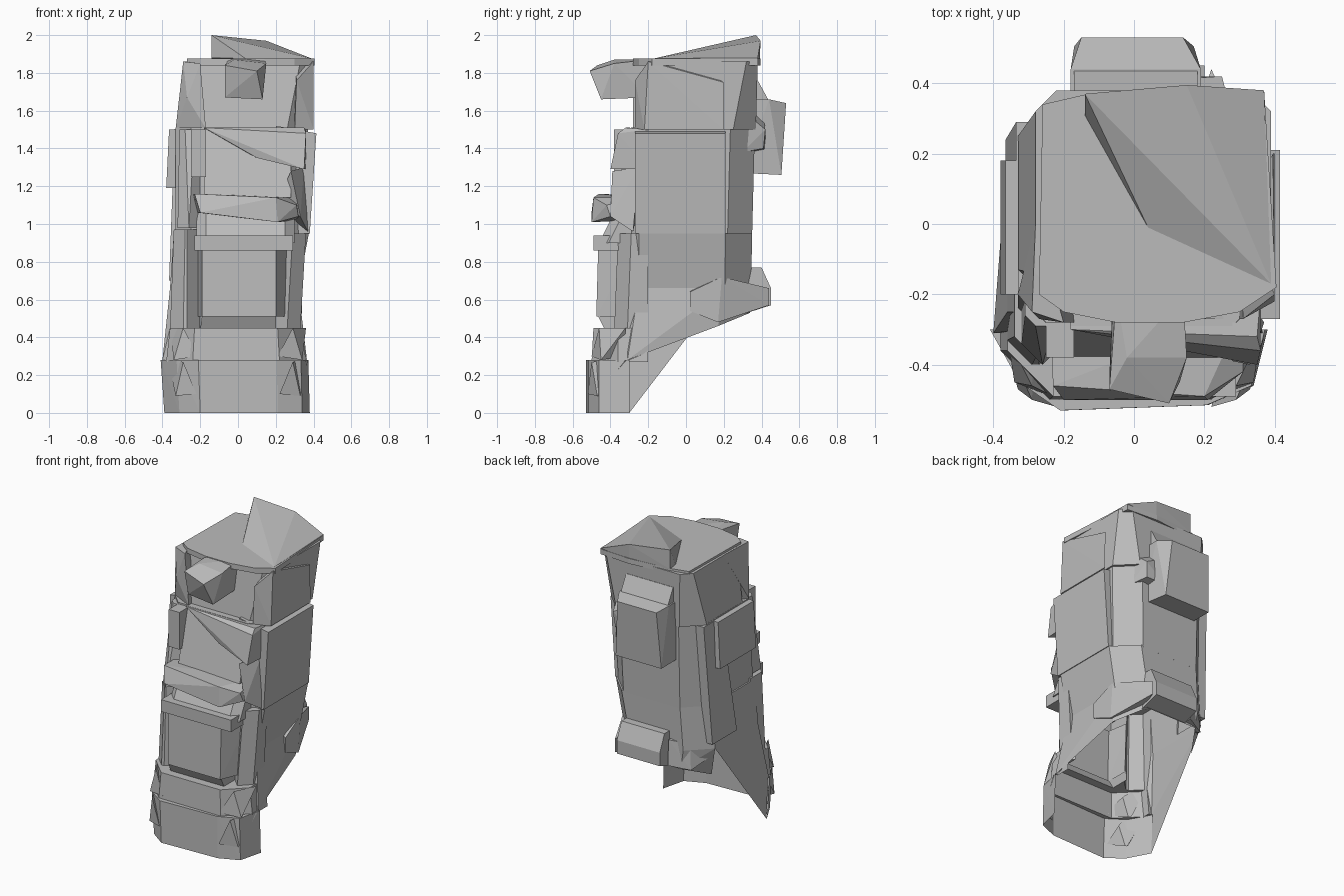
import bpy, bmesh

gray = bpy.data.materials.new("stone_gray")
gray.diffuse_color = (0.5, 0.5, 0.5, 1)
parts = bpy.data.collections.new("parts")
bpy.context.scene.collection.children.link(parts)


def hull(name, pts):
    """Faceted solid wrapped around a few corner points."""
    bm = bmesh.new()
    for p in pts:
        bm.verts.new(p)
    res = bmesh.ops.convex_hull(bm, input=bm.verts[:])
    junk = list({g for g in res["geom_interior"] + res["geom_unused"] if isinstance(g, bmesh.types.BMVert)})
    bmesh.ops.delete(bm, geom=junk, context='VERTS')
    bmesh.ops.dissolve_limit(bm, angle_limit=0.005, verts=bm.verts[:], edges=bm.edges[:])
    bmesh.ops.recalc_face_normals(bm, faces=bm.faces[:])
    me = bpy.data.meshes.new(name)
    bm.to_mesh(me)
    bm.free()
    me.materials.append(gray)
    ob = bpy.data.objects.new(name, me)
    parts.objects.link(ob)
    return ob


def ring(z, x0, x1, y0, y1, cf=0.0, cb=0.0):
    """Rectangle at one height with cut front and back corners."""
    return [(x0 + cf, y0, z), (x1 - cf, y0, z), (x1, y0 + cf, z), (x1, y1 - cb, z),
            (x1 - cb, y1, z), (x0 + cb, y1, z), (x0, y1 - cb, z), (x0, y0 + cf, z)]


def box(name, x0, x1, y0, y1, z0, z1):
    return hull(name, ring(z0, x0, x1, y0, y1) + ring(z1, x0, x1, y0, y1))


# Foot with a rounded front
foot = [(-0.20, -0.53), (0.21, -0.515), (0.34, -0.46), (0.38, -0.30), (-0.39, -0.30), (-0.31, -0.45)]
hull("foot", [(x, y, 0) for x, y in foot] + [(x * (1.05 if x < 0 else 0.98), y, 0.28) for x, y in foot])
hull("foot_step", ring(0.27, -0.38, 0.36, -0.50, -0.2, 0.14) + ring(0.45, -0.36, 0.34, -0.49, -0.2, 0.13))
# Corner spurs on the foot and its step
for side, k in (("left", -1), ("right", 1)):
    hull("foot_spur_" + side, [(k * 0.22, -0.52, 0.10), (k * 0.33, -0.47, 0.09), (k * 0.29, -0.50, 0.27),
                               (k * 0.37, -0.32, 0.28), (k * 0.28, -0.32, 0.1)])
    hull("step_spur_" + side, [(k * 0.21, -0.50, 0.30), (k * 0.34, -0.45, 0.28), (k * 0.29, -0.46, 0.45),
                               (k * 0.36, -0.32, 0.45), (k * 0.28, -0.32, 0.3)])

# Lower trunk, pinched on the right
waist_ring = ring(0.66, -0.36, 0.32, -0.30, 0.345, 0.05, 0.14)
hull("lower_trunk", [(-0.39, -0.30, 0), (0.365, -0.31, 0.28), (-0.40, -0.31, 0.28), (-0.33, 0.05, 0.42),
                     (0.31, 0.17, 0.46), (-0.31, 0.17, 0.46), (0.18, 0.34, 0.53), (-0.20, 0.34, 0.53)] + waist_ring)
hull("upper_waist", waist_ring + ring(0.95, -0.34, 0.375, -0.30, 0.35, 0.05, 0.14))
# Middle trunk and side slabs
core = hull("tower_body", ring(0.94, -0.33, 0.35, -0.32, 0.35, 0.08, 0.13)
            + ring(1.51, -0.33, 0.37, -0.28, 0.365, 0.08, 0.13))
hull("right_slab", [(x, y, z) for y in (-0.27, 0.21) for x, z in ((0.2, 0.95), (0.38, 0.95), (0.415, 1.48), (0.2, 1.52))])
hull("left_slab", [(x, y, z) for y in (-0.20, 0.18) for x, z in ((-0.2, 1.19), (-0.38, 1.19), (-0.365, 1.50), (-0.2, 1.51))])
hull("left_rear_rib", ring(0.70, -0.365, -0.2, -0.02, 0.24) + ring(1.5, -0.335, -0.2, 0.1, 0.29))
# Upper trunk, roof and raised roof flap
hull("upper_trunk", ring(1.50, -0.33, 0.38, -0.25, 0.37, 0.12, 0.12)
     + ring(1.86, -0.28, 0.39, -0.20, 0.38, 0.06, 0.06))
hull("roof", [(x, y, z) for z in (1.84, 1.875) for x, y in
              ((-0.27, -0.20), (-0.20, -0.25), (-0.05, -0.28), (0.14, -0.28), (0.30, -0.25), (0.405, -0.18),
               (0.37, 0.38), (0.15, 0.395), (-0.13, 0.37), (-0.26, 0.34))])
hull("roof_flap", [(-0.14, 0.37, 2.0), (-0.14, 0.31, 1.88), (0.15, 0.395, 1.97), (0.37, 0.38, 1.88), (0.39, -0.17, 1.876),
                   (0.04, -0.01, 1.876), (0.37, 0.36, 1.86), (-0.14, 0.37, 1.87), (0.15, 0.39, 1.86)])
# Corner buttresses of the upper trunk
hull("upper_buttress_left", [(-0.29, -0.25, 1.86), (-0.20, -0.28, 1.85), (-0.27, -0.27, 1.67), (-0.33, -0.20, 1.505),
                             (-0.17, -0.28, 1.505), (-0.2, 0, 1.505), (-0.28, 0, 1.86)])
hull("upper_buttress_right", [(0.31, -0.27, 1.76), (0.40, -0.20, 1.86), (0.40, -0.22, 1.50), (0.30, -0.27, 1.50),
                              (0.3, 0.0, 1.50), (0.40, 0.2, 1.50), (0.395, 0.2, 1.75), (0.3, 0, 1.86)])
# Visor at the top of the front
hull("visor", [(-0.07, -0.47, 1.84), (0.10, -0.51, 1.81), (0.15, -0.38, 1.85), (-0.02, -0.38, 1.87), (0.14, -0.2, 1.87),
               (-0.05, -0.2, 1.87), (-0.07, -0.43, 1.67), (0.13, -0.45, 1.66), (0.13, -0.2, 1.67), (-0.06, -0.2, 1.67)])

# Sloping chest with an overhang on the right, and its side columns
hull("chest", [(x, y, z) for x in (-0.18, 0.28) for y, z in ((-0.29, 1.51), (-0.38, 1.14), (-0.2, 1.14), (-0.2, 1.51))])
hull("chest_overhang", [(0.10, -0.345, 1.35), (0.35, -0.40, 1.29), (0.36, -0.36, 1.48), (-0.18, -0.30, 1.51), (0.35, -0.32, 1.51),
                        (0.36, -0.2, 1.29), (0.36, -0.2, 1.5), (-0.18, -0.2, 1.5)])
box("chest_plate_left", -0.25, -0.17, -0.38, -0.2, 1.25, 1.50)
hull("chest_column_left", ring(0.98, -0.32, -0.2, -0.40, -0.2, 0.06) + ring(1.5, -0.31, -0.2, -0.29, -0.1, 0.03))
hull("hip_wedge_right", [(0.28, -0.39, 1.28), (0.33, -0.40, 1.04), (0.37, -0.28, 0.96), (0.35, -0.25, 1.3), (0.2, -0.25, 1.1)])

# Front ledge, belt and big panel
hull("front_ledge", [(-0.23, -0.46, 1.16), (0.20, -0.49, 1.14), (0.31, -0.42, 1.10), (-0.20, -0.50, 1.06), (0.21, -0.50, 1.01),
                     (0.32, -0.40, 1.04), (-0.24, -0.25, 1.15), (0.31, -0.25, 1.14), (-0.22, -0.25, 1.06), (0.31, -0.25, 1.02)])
hull("waist", ring(0.9, -0.22, 0.30, -0.46, -0.2, 0.05) + ring(1.06, -0.22, 0.30, -0.38, -0.2, 0.05))
box("front_belt", -0.23, 0.29, -0.49, -0.25, 0.86, 0.94)
hull("front_panel", [(x, y, z) for z, g in ((0.51, 0.0), (0.87, 0.01)) for x, y in
                     ((-0.19, -0.475 + g), (0.20, -0.475 + g), (0.28, -0.28), (-0.22, -0.28))])
hull("panel_sill", ring(0.44, -0.20, 0.20, -0.43, -0.25) + ring(0.52, -0.19, 0.20, -0.47, -0.25))
hull("side_column_left", ring(0.44, -0.36, -0.20, -0.40, -0.2, 0.07) + ring(0.97, -0.34, -0.21, -0.38, -0.2, 0.06))
hull("side_column_right", ring(0.44, 0.19, 0.33, -0.38, -0.2, 0.07) + ring(0.95, 0.22, 0.36, -0.36, -0.2, 0.07))

# Box and collar on the back
hull("back_box", [(-0.15, 0.53, 1.64), (0.14, 0.53, 1.64), (-0.17, 0.505, 1.26), (0.17, 0.505, 1.26), (-0.18, 0.44, 1.66),
                  (0.19, 0.44, 1.66), (-0.18, 0.3, 1.66), (0.19, 0.3, 1.66), (-0.18, 0.3, 1.27), (0.19, 0.3, 1.27)])
hull("back_box_cap", [(x, y, z) for x in (-0.17, 0.18) for y, z in ((0.44, 1.65), (0.38, 1.76), (0.3, 1.76), (0.3, 1.64))])
hull("back_collar", [(0.25, 0.42, 1.50), (0.24, 0.41, 1.40), (0.1, 0.42, 1.39), (0.1, 0.41, 1.58), (0.28, 0.3, 1.6), (0.28, 0.3, 1.38)])
# Low bumpers around the rear
hull("rear_bumper", [(x, y, z) for x in (-0.12, 0.20) for y, z in ((0.45, 0.57), (0.45, 0.66), (0.40, 0.77), (0.25, 0.77), (0.2, 0.49))])
hull("side_bumper", [(0.34, 0.02, 0.54), (0.34, 0.02, 0.64), (0.33, 0.19, 0.72), (0.33, 0.17, 0.48), (0.22, 0.44, 0.66),
                     (0.22, 0.44, 0.57), (0.1, 0.1, 0.72), (0.1, 0.1, 0.54)])
hull("left_rear_bumper", [(-0.13, 0.38, 0.55), (-0.13, 0.37, 0.72), (-0.26, 0.32, 0.53), (-0.25, 0.31, 0.70),
                          (-0.1, 0.2, 0.72), (-0.1, 0.2, 0.53), (-0.33, 0.2, 0.6)])

# Merge the parts into one outer shell
parts.objects.unlink(core)
bpy.context.scene.collection.objects.link(core)
mod = core.modifiers.new("merge", 'BOOLEAN')
mod.operation = 'UNION'
mod.operand_type = 'COLLECTION'
mod.collection = parts
mod.solver = 'EXACT'
mod.use_self = True
shell = bpy.data.meshes.new_from_object(core.evaluated_get(bpy.context.evaluated_depsgraph_get()))
core.modifiers.clear()
core.data = shell
shell.name = "tower_body"
for ob in list(parts.objects):
    bpy.data.objects.remove(ob)
bpy.data.collections.remove(parts)

# Open underside: remove the sloping bottom and the rear wall of the foot
bm = bmesh.new()
bm.from_mesh(shell)
gone = []
for f in bm.faces:
    c, n = f.calc_center_median(), f.normal
    if (c.z < 0.5 and n.z < -0.25 and c.y > -0.31) or c.z < 0.005 or (c.z < 0.3 and n.y > 0.8):
        gone.append(f)
bmesh.ops.delete(bm, geom=gone, context='FACES')
bm.to_mesh(shell)
bm.free()
shell.materials.clear()
shell.materials.append(gray)
for p in shell.polygons:
    p.material_index = 0
